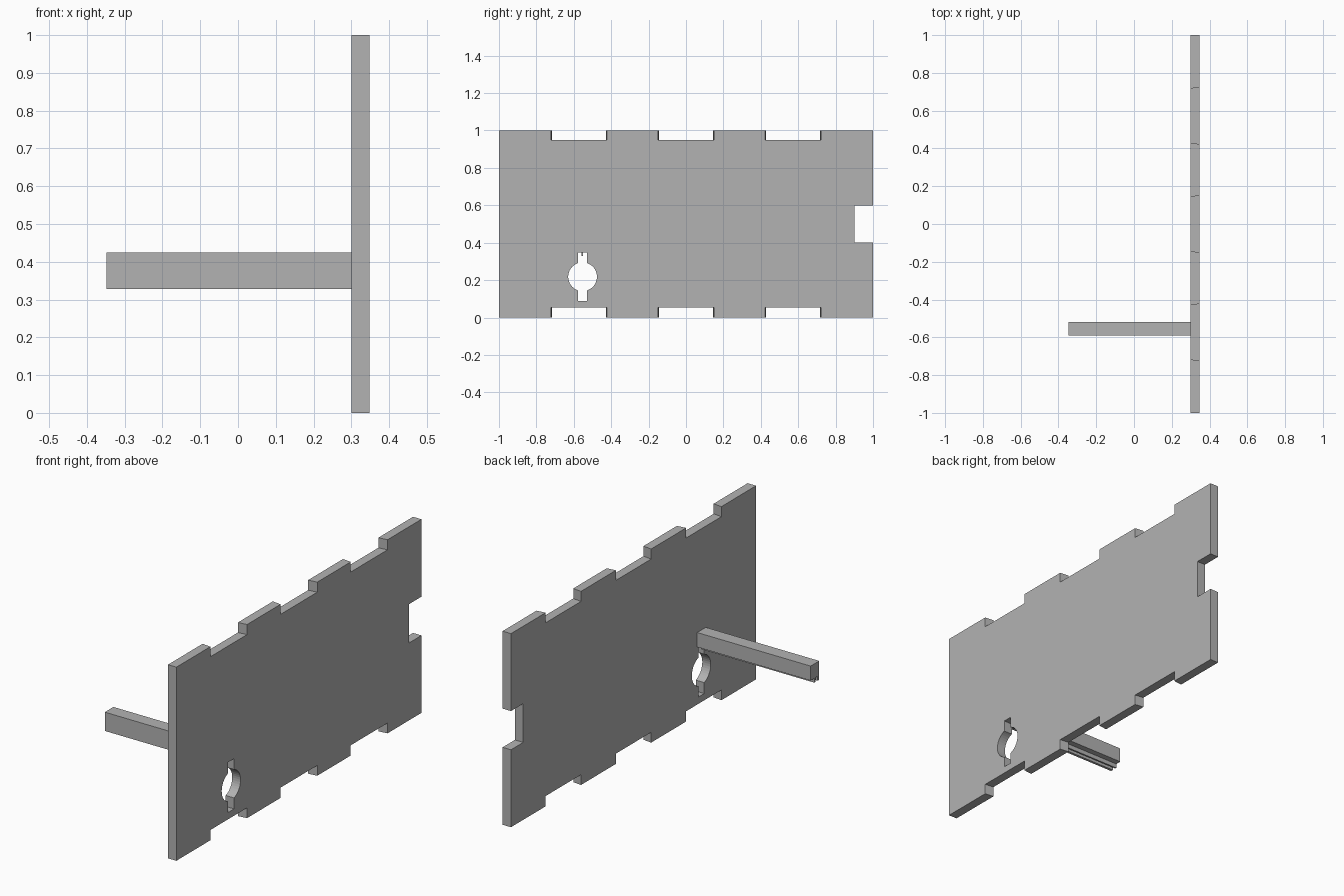
import bpy, bmesh, math

cube = bpy.data.objects.get("Cube")
if cube:
    bpy.data.objects.remove(cube, do_unlink=True)

grey = bpy.data.materials.new("plain grey")
grey.use_nodes = True
colour = (0.45, 0.45, 0.45, 1)
grey.diffuse_color = colour
grey.node_tree.nodes["Principled BSDF"].inputs["Base Color"].default_value = colour


def prism(name, x0, x1, start, end=None):
    """Solid along x between two matching (y, z) outlines."""
    bm = bmesh.new()
    rings = [[bm.verts.new((x, y, z)) for y, z in outline]
             for x, outline in ((x0, start), (x1, end or start))]
    for ring in rings:
        bm.faces.new(ring)
    a, b = rings
    for i in range(len(a)):
        j = (i + 1) % len(a)
        bm.faces.new((a[i], a[j], b[j], b[i]))
    bmesh.ops.recalc_face_normals(bm, faces=bm.faces)
    mesh = bpy.data.meshes.new(name)
    bm.to_mesh(mesh)
    bm.free()
    mesh.materials.append(grey)
    obj = bpy.data.objects.new(name, mesh)
    bpy.context.collection.objects.link(obj)
    return obj


def panel_outline(half):
    """Panel edge with three notches below and above and one at the back."""
    centres = (-0.573, 0, 0.573)
    pts = [(-1, 0)]
    for c in centres:
        pts += [(c - half, 0), (c - half, 0.053), (c + half, 0.053), (c + half, 0)]
    pts += [(1, 0), (1, 0.4), (0.9, 0.4), (0.9, 0.6), (1, 0.6), (1, 1)]
    for c in reversed(centres):
        pts += [(c + half, 1), (c + half, 0.948), (c - half, 0.948), (c - half, 1)]
    return pts + [(-1, 1)]


def keyhole_outline(y, z, radius, slot, reach, steps=16):
    """Round hole with a slot above and below."""
    gap = math.asin(slot / radius)
    pts = []
    for side in (1, -1):
        for i in range(steps + 1):
            a = -math.pi / 2 + gap + (math.pi - 2 * gap) * i / steps
            pts.append((y + side * radius * math.cos(a), z + side * radius * math.sin(a)))
        pts += [(y + side * slot, z + side * reach), (y - side * slot, z + side * reach)]
    return pts


# Panel: notches flare slightly toward the outer face
panel = prism("panel", 0.30, 0.348, panel_outline(0.144), panel_outline(0.15))

# Keyhole cut through the panel
cutter = prism("keyhole_cutter", 0.2, 0.45,
               keyhole_outline(-0.553, 0.218, 0.077, 0.024, 0.13))
cutter.hide_render = True
cut = panel.modifiers.new("keyhole", "BOOLEAN")
cut.operation = "DIFFERENCE"
cut.solver = "EXACT"
cut.object = cutter
bpy.context.view_layer.objects.active = panel
bpy.ops.object.modifier_apply(modifier=cut.name)
bpy.data.objects.remove(cutter, do_unlink=True)

# Bar with a side lip and a thin rib underneath
low, base, top = 0.328, 0.35, 0.425
bar = [(-0.59, top), (-0.59, low), (-0.577, low), (-0.577, base),
       (-0.558, base), (-0.558, low), (-0.55, low), (-0.55, base),
       (-0.52, base), (-0.52, top)]
prism("bar", -0.348, 0.30, bar)
